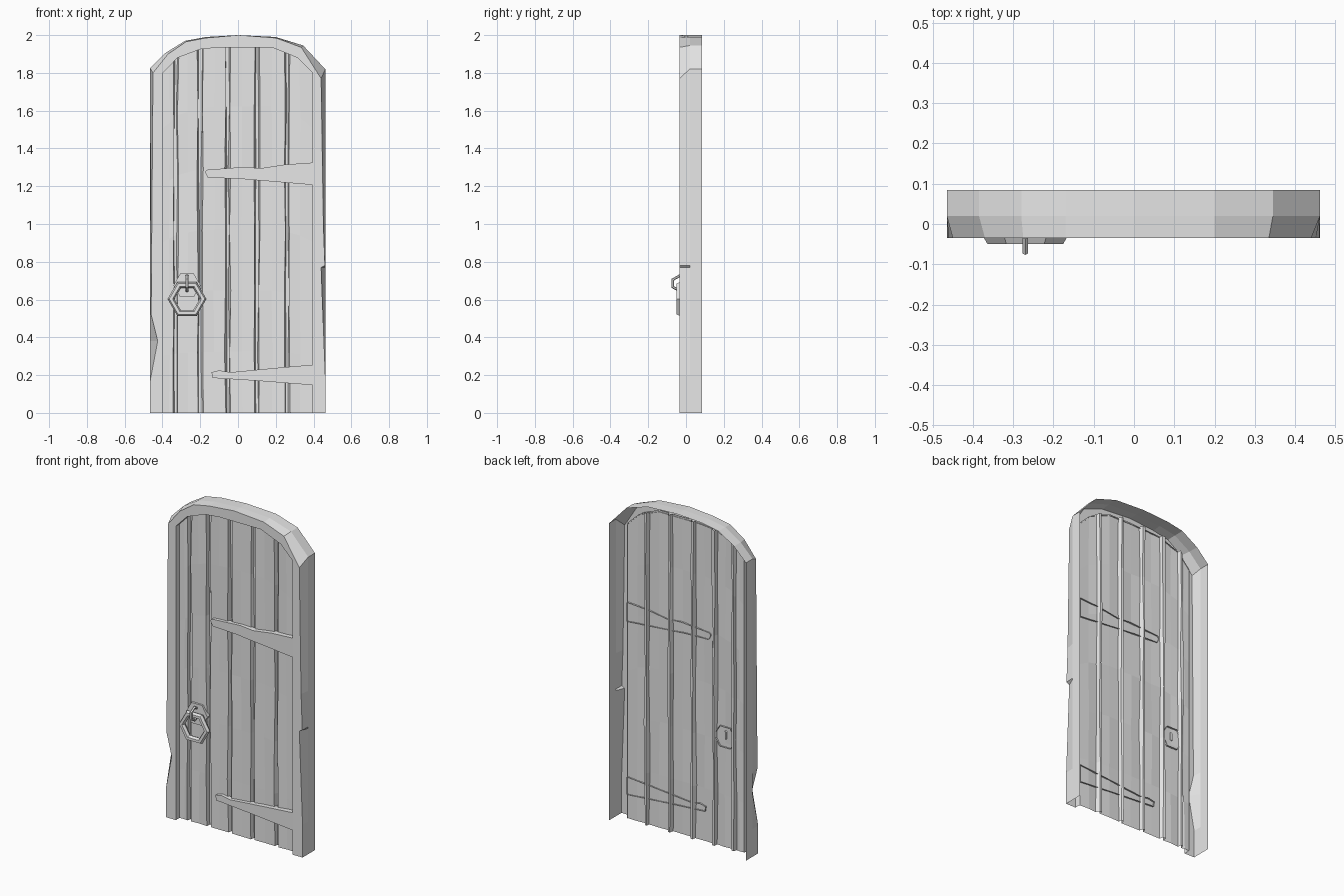
import bpy, bmesh, math, random
from mathutils import Vector

random.seed(4)
cube = bpy.data.objects.get("Cube")
if cube:
    bpy.data.objects.remove(cube)

grey = bpy.data.materials.new("plain grey")
grey.use_nodes = True
COLOUR = (0.8, 0.8, 0.8, 1)
grey.diffuse_color = COLOUR
grey.node_tree.nodes["Principled BSDF"].inputs["Base Color"].default_value = COLOUR


def make(name, bm):
    mesh = bpy.data.meshes.new(name)
    bm.to_mesh(mesh)
    bm.free()
    mesh.materials.append(grey)
    obj = bpy.data.objects.new(name, mesh)
    bpy.context.collection.objects.link(obj)
    return obj


def skin(name, rows, closed=False):
    """Join rows of points with quads; closed joins each row and the set of rows end to end."""
    bm = bmesh.new()
    grid = [[bm.verts.new(p) for p in row] for row in rows]
    n, m = len(grid), len(grid[0])
    for i in range(n if closed else n - 1):
        for j in range(m if closed else m - 1):
            a, b = grid[i], grid[(i + 1) % n]
            k = (j + 1) % m
            bm.faces.new((a[j], b[j], b[k], a[k]))
    return make(name, bm)


FRONT, PANEL, BACK = -0.035, 0.0, 0.085

# Arch outlines, from the model's right to its left
arch_out = [(-.465, 1.825), (-.385, 1.905), (-.28, 1.97), (-.17, 1.99),
            (0, 2.0), (.2, 1.99), (.345, 1.945), (.462, 1.82)]
arch_front = [(-.45, 1.80), (-.37, 1.90), (-.275, 1.965), (-.17, 1.985),
              (0, 2.0), (.2, 1.985), (.335, 1.935), (.44, 1.77)]
arch_in = [(-.397, 1.80), (-.32, 1.88), (-.2, 1.925), (-.1, 1.935),
           (.03, 1.935), (.18, 1.935), (.315, 1.88), (.395, 1.80)]

# Worn front edges of the two posts: (height, x)
right_edge = [(0, -.465), (.17, -.465), (.38, -.425), (.52, -.46)]
left_edge = [(1.0, .452), (.78, .46), (.77, .44), (.2, .462), (0, .462)]


def frame_row(inner, front, outer):
    (ix, iz), (fx, fz), (ox, oz) = inner, front, outer
    return [(ix, PANEL + .005, iz), (ix, FRONT, iz), (fx, FRONT, fz),
            (ox, .02, oz), (ox, BACK, oz)]


# Frame: an open-backed shell of two posts and the arch
rows = [frame_row((-.397, z), (x, z), (-.465, z)) for z, x in right_edge]
rows += [frame_row(*p) for p in zip(arch_in, arch_front, arch_out)]
rows += [frame_row((.395, z), (x, z), (.462, z)) for z, x in left_edge]
skin("door_frame", rows)


def arch_height(x):
    for (x0, z0), (x1, z1) in zip(arch_in, arch_in[1:]):
        if x <= x1:
            return z0 + (z1 - z0) * (x - x0) / (x1 - x0)
    return arch_in[-1][1]


# Planks: one sheet folded into narrow grooves
grooves = [-.33, -.2, -.055, .1, .26]
bounds = [-.397] + grooves + [.395]
section = [(-.397, 0, 0)]
for i, g in enumerate(bounds[1:]):
    section.append(((bounds[i] + g) / 2, 0, .004))
    if g in grooves:
        section += [(g + dx, dy, .004) for dx, dy in
                    ((-.013, 0), (-.007, .022), (.007, .022), (.013, 0))]
section.append((.395, 0, 0))
steps = 6
columns = []
for x, y, wobble in section:
    top = arch_height(x) + .01
    columns.append([(x + random.uniform(-wobble, wobble),
                     PANEL + y + random.uniform(-wobble, wobble) * .8,
                     top * k / steps) for k in range(steps + 1)])
skin("planks", columns)


def plate(name, outline, depth, back=.01):
    """Open-backed plate: outline of (x, z), depth gives the front y at x."""
    bm = bmesh.new()
    front = [bm.verts.new((x, depth(x), z)) for x, z in outline]
    rear = [bm.verts.new((x, back, z)) for x, z in outline]
    bm.faces.new(front)
    for i in range(len(front)):
        j = (i + 1) % len(front)
        bm.faces.new((front[j], front[i], rear[i], rear[j]))
    bmesh.ops.recalc_face_normals(bm, faces=bm.faces)
    return make(name, bm)


def strap_depth(x):
    return -.017 - .02 * (x + .2) / .8


# Strap hinges
plate("upper_strap_hinge",
      [(-.175, 1.275), (-.16, 1.245), (0, 1.24), (.395, 1.207), (.395, 1.325),
       (.25, 1.315), (.12, 1.295), (.03, 1.302), (-.165, 1.287)], strap_depth)
plate("lower_strap_hinge",
      [(-.14, .215), (-.135, .185), (.1, .17), (.395, .147), (.395, .255),
       (.2, .238), (-.04, .215), (-.1, .225)], strap_depth)


def hexagon(cx, cz, r):
    return [(cx + r * math.cos(k * math.pi / 3), cz + r * math.sin(k * math.pi / 3))
            for k in range(6)]


def hex_ring(name, centre, u, v, radius, thick):
    """Six-sided ring in the plane of u and v with a six-sided bar."""
    u, v, c = Vector(u), Vector(v), Vector(centre)
    w = u.cross(v)
    rows = []
    for k in range(6):
        a = k * math.pi / 3
        out = u * math.cos(a) + v * math.sin(a)
        rows.append([c + out * (radius + thick * math.cos(b)) + w * thick * math.sin(b)
                     for b in (j * math.pi / 3 for j in range(6))])
    return skin(name, rows, closed=True)


# Pull handle: back plate, staple and hanging ring
HX = -.27
plate("handle_plate", hexagon(HX, .675, .072), lambda x: -.014)
hex_ring("handle_staple", (HX, -.036, .686), (0, 0, 1), (0, 1, 0), .039, .008)
hex_ring("handle_ring", (HX, -.034, .603), (1, 0, 0), (0, 0, 1), .085, .018)

# Consistent outward normals on the rings
for name in ("handle_staple", "handle_ring"):
    mesh = bpy.data.objects[name].data
    bm = bmesh.new()
    bm.from_mesh(mesh)
    bmesh.ops.recalc_face_normals(bm, faces=bm.faces)
    bm.to_mesh(mesh)
    bm.free()
